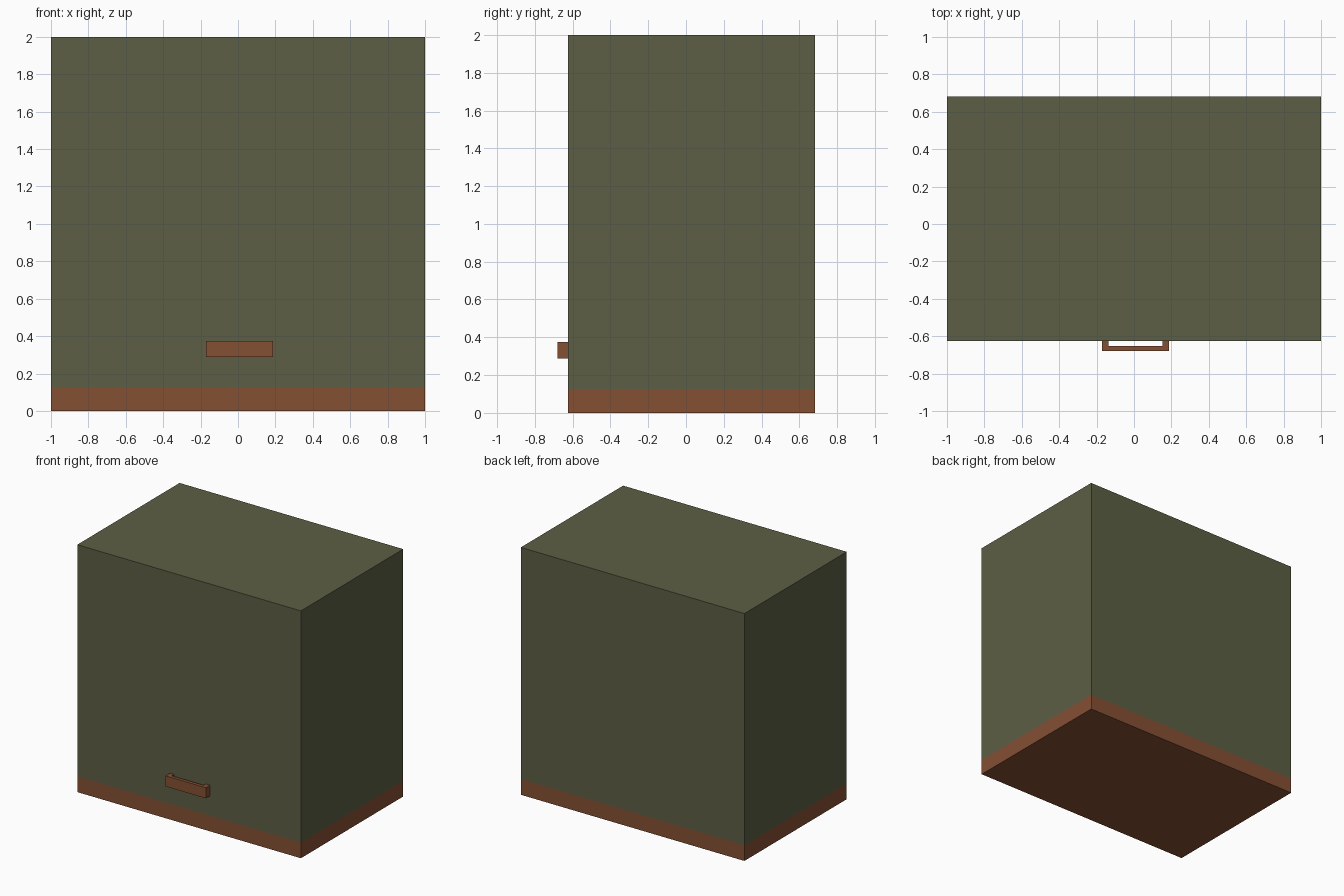
import bpy, bmesh

if "Cube" in bpy.data.objects:
    bpy.data.objects.remove(bpy.data.objects["Cube"])


def material(name, rgb):
    m = bpy.data.materials.new(name)
    m.diffuse_color = (*rgb, 1.0)
    m.use_nodes = True
    m.node_tree.nodes["Principled BSDF"].inputs["Base Color"].default_value = m.diffuse_color
    return m


olive = material("olive_green", (0.107, 0.114, 0.060))
brown = material("rust_brown", (0.235, 0.080, 0.034))


def finish(name, bm, mats):
    bmesh.ops.recalc_face_normals(bm, faces=bm.faces)
    me = bpy.data.meshes.new(name)
    bm.to_mesh(me)
    bm.free()
    for m in mats:
        me.materials.append(m)
    ob = bpy.data.objects.new(name, me)
    bpy.context.collection.objects.link(ob)
    return ob


# Cabinet body: one box, cut at the plinth height and coloured below it
lo, hi, plinth = (-1.0, -0.625, 0.0), (1.0, 0.682, 2.0), 0.127
bm = bmesh.new()
bmesh.ops.create_cube(bm, size=1)
for v in bm.verts:
    for i in range(3):
        v.co[i] = hi[i] if v.co[i] > 0 else lo[i]
bmesh.ops.bisect_plane(bm, geom=bm.verts[:] + bm.edges[:] + bm.faces[:],
                       plane_co=(0, 0, plinth), plane_no=(0, 0, 1))
for f in bm.faces:
    f.material_index = 1 if f.calc_center_median().z < plinth else 0
finish("cabinet_body", bm, [olive, brown])

# Drawer handle: U-shaped bracket profile extruded upwards
x0, x1, front, wall = -0.172, 0.188, -0.68, -0.625
leg, bar = 0.036, 0.027
profile = [(x0, front), (x1, front), (x1, wall), (x1 - leg, wall),
           (x1 - leg, front + bar), (x0 + leg, front + bar),
           (x0 + leg, wall), (x0, wall)]
bm = bmesh.new()
face = bm.faces.new([bm.verts.new((x, y, 0.288)) for x, y in profile])
ext = bmesh.ops.extrude_face_region(bm, geom=[face])
bmesh.ops.translate(bm, vec=(0, 0, 0.086),
                    verts=[g for g in ext["geom"] if isinstance(g, bmesh.types.BMVert)])
finish("handle", bm, [brown])
